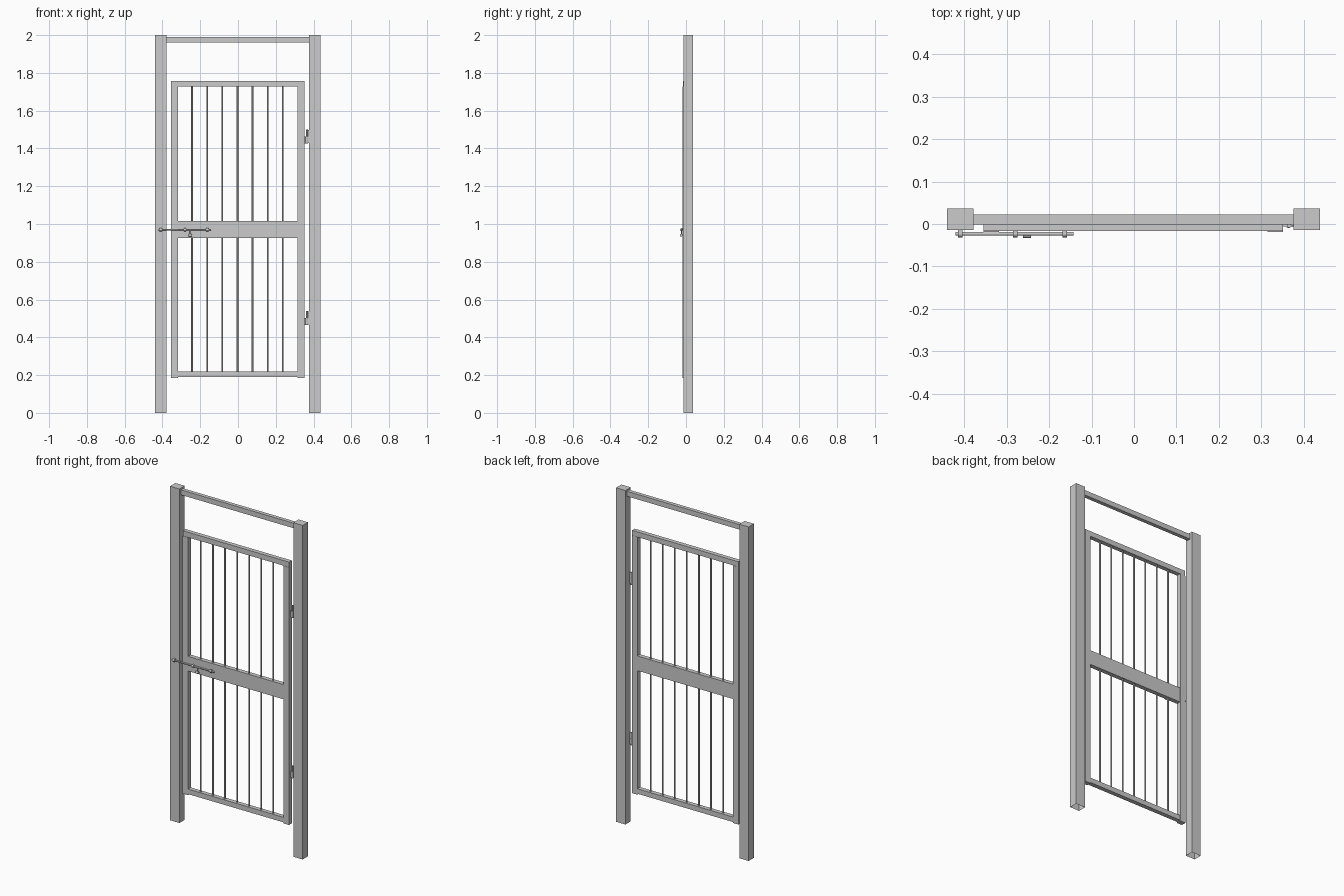
import bpy, bmesh, math
from mathutils import Matrix

if "Cube" in bpy.data.objects:
    bpy.data.objects.remove(bpy.data.objects["Cube"])


def finish(bm, name):
    mesh = bpy.data.meshes.new(name)
    bm.to_mesh(mesh)
    bm.free()
    ob = bpy.data.objects.new(name, mesh)
    bpy.context.collection.objects.link(ob)
    return ob


def box(name, x, y, z, open_bottom=False):
    bm = bmesh.new()
    bmesh.ops.create_cube(bm, size=1)
    for v in bm.verts:
        v.co = [a + (b - a) * (c + 0.5) for (a, b), c in zip((x, y, z), v.co)]
    if open_bottom:
        low = [f for f in bm.faces if f.normal.z < -0.9]
        bmesh.ops.delete(bm, geom=low, context='FACES_ONLY')
    return finish(bm, name)


def rod(name, centre, radius, length, axis='Z', sides=12):
    rot = {'Z': Matrix(), 'X': Matrix.Rotation(math.pi / 2, 4, 'Y'),
           'Y': Matrix.Rotation(math.pi / 2, 4, 'X')}[axis]
    bm = bmesh.new()
    bmesh.ops.create_cone(bm, cap_ends=True, segments=sides, radius1=radius, radius2=radius,
                          depth=length, matrix=Matrix.Translation(centre) @ rot)
    for f in bm.faces:
        f.smooth = len(f.verts) == 4
    for e in bm.edges:
        e.smooth = all(f.smooth for f in e.link_faces)
    return finish(bm, name)


# Fixed outer frame: hollow posts, open at the foot, and a lintel
POST_Y = (-0.014, 0.036)
box("left_post", (-0.44, -0.378), POST_Y, (0, 2), True)
box("right_post", (0.376, 0.438), POST_Y, (0, 2), True)
box("top_lintel", (-0.378, 0.376), (-0.001, 0.022), (1.96, 1.99))

# Gate leaf: stiles and rails
STILE_Y, RAIL_Y = (-0.019, 0.01), (-0.017, 0.009)
box("left_stile", (-0.354, -0.318), STILE_Y, (0.185, 1.727))
box("right_stile", (0.315, 0.351), STILE_Y, (0.185, 1.727))
box("gate_top_rail", (-0.354, 0.351), RAIL_Y, (1.727, 1.758))
box("gate_middle_rail", (-0.318, 0.315), RAIL_Y, (0.927, 1.015))
box("gate_bottom_rail", (-0.318, 0.315), RAIL_Y, (0.19, 0.22))

# Vertical bars, above and below the middle rail
for i in range(7):
    x = -0.243 + i * 0.08
    for part, z0, z1 in (("lower", 0.22, 0.927), ("upper", 1.015, 1.727)):
        rod(f"{part}_bar", (x, -0.004, (z0 + z1) / 2), 0.0045, z1 - z0)

# Hinges: two knuckles, each with a leaf plate
for z in (0.465, 1.425):
    rod("hinge_lower_knuckle", (0.3635, -0.004, z + 0.019), 0.006, 0.038)
    rod("hinge_upper_knuckle", (0.3655, -0.004, z + 0.056), 0.005, 0.036)
    box("hinge_gate_leaf", (0.35, 0.362), (-0.006, -0.001), (z, z + 0.037))
    box("hinge_post_leaf", (0.366, 0.377), (-0.007, -0.002), (z + 0.004, z + 0.073))

# Sliding bolt with guide rings and a handle
rod("bolt_rod", (-0.281, -0.023, 0.97), 0.0045, 0.278, 'X')
for x in (-0.409, -0.28, -0.163):
    rod("bolt_guide", (x, -0.023, 0.97), 0.0085, 0.011, 'X')
    box("bolt_guide_foot", (x - 0.005, x + 0.005), (-0.022, -0.012), (0.962, 0.978))
rod("bolt_handle_stem", (-0.252, -0.024, 0.953), 0.0035, 0.034)
rod("bolt_handle_knob", (-0.252, -0.026, 0.94), 0.007, 0.018, 'X')
